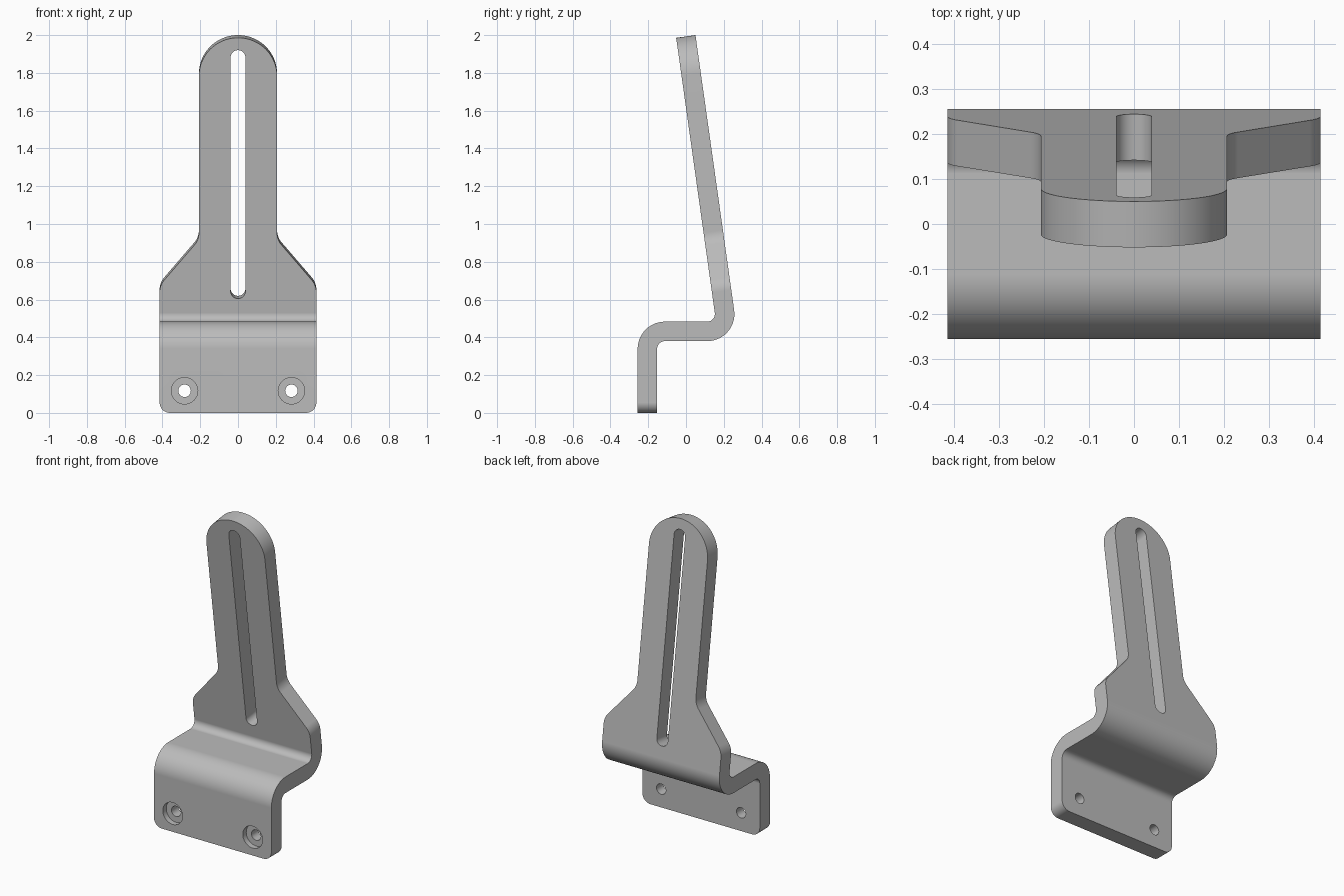
import bpy, bmesh, math
from mathutils import Vector, Matrix

cube = bpy.data.objects.get("Cube")
if cube:
    bpy.data.objects.remove(cube)

HALF_W, NECK = 0.415, 0.207
TILT = math.radians(8)

grey = bpy.data.materials.new("plain grey metal")
grey.use_nodes = True
grey.diffuse_color = (0.5, 0.5, 0.5, 1)
grey.node_tree.nodes["Principled BSDF"].inputs["Base Color"].default_value = (0.5, 0.5, 0.5, 1)


def rounded(corners, steps=14):
    """Closed outline from (x, y, radius) corners, each replaced by an arc."""
    out = []
    for i, (x, y, r) in enumerate(corners):
        p = Vector((x, y))
        if r == 0:
            out.append(p)
            continue
        a = (Vector(corners[i - 1][:2]) - p).normalized()
        b = (Vector(corners[(i + 1) % len(corners)][:2]) - p).normalized()
        half = a.angle(b) / 2
        centre = p + (a + b).normalized() * (r / math.sin(half))
        start = p + a * (r / math.tan(half)) - centre
        end = p + b * (r / math.tan(half)) - centre
        sweep = start.angle_signed(end)
        for k in range(steps + 1):
            t = -sweep * k / steps
            out.append(centre + Matrix.Rotation(t, 2) @ start)
    return out


def prism(name, outline, origin, u, v, low, high):
    """Extrude a 2D outline lying in the u, v plane along the plane normal."""
    u, v, origin = Vector(u), Vector(v), Vector(origin)
    n = u.cross(v)
    bm = bmesh.new()
    base = bm.faces.new([bm.verts.new(origin + u * p.x + v * p.y + n * low) for p in outline])
    ext = bmesh.ops.extrude_face_region(bm, geom=[base])
    moved = [g for g in ext["geom"] if isinstance(g, bmesh.types.BMVert)]
    bmesh.ops.translate(bm, verts=moved, vec=n * (high - low))
    bmesh.ops.recalc_face_normals(bm, faces=bm.faces)
    mesh = bpy.data.meshes.new(name)
    bm.to_mesh(mesh)
    bm.free()
    mesh.materials.append(grey)
    obj = bpy.data.objects.new(name, mesh)
    bpy.context.collection.objects.link(obj)
    return obj


def cut(target, cutter, operation="DIFFERENCE"):
    cutter.hide_render = True
    mod = target.modifiers.new("cut", "BOOLEAN")
    mod.operation, mod.solver, mod.object = operation, "EXACT", cutter
    bpy.ops.object.select_all(action="DESELECT")
    bpy.context.view_layer.objects.active = target
    target.select_set(True)
    bpy.ops.object.modifier_apply(modifier=mod.name)
    bpy.data.objects.remove(cutter)


X, Y, Z = (1, 0, 0), (0, 1, 0), (0, 0, 1)

# Bent sheet: side profile swept across the width
sheet = [(-0.256, -0.1, 0), (-0.256, 0.483, 0.144), (0.159, 0.483, 0.041), (-0.068, 2.1, 0),
         (0.036, 2.1, 0), (0.278, 0.38, 0.144), (-0.153, 0.38, 0.041), (-0.153, -0.1, 0)]
bracket = prism("bent_bracket", rounded(sheet), (0, 0, 0), Y, Z, -0.6, 0.6)

# Overall width and rounded foot corners
foot = [(-HALF_W, 0, 0.055), (HALF_W, 0, 0.055), (HALF_W, 3, 0), (-HALF_W, 3, 0)]
cut(bracket, prism("foot_outline", rounded(foot), (0, 0, 0), X, Z, -1, 1), "INTERSECT")

# Tilted plane of the arm; v runs down from the tip
tip = (0, 0.05, 2.0)
down = (0, math.sin(TILT), -math.cos(TILT))

# Waste around the rounded tip, neck and shoulders
right = [(NECK, 0, NECK - 0.0005), (NECK, 1.08, 0.1), (HALF_W, 1.324, 0.1)]
left = [(-x, y, r) for x, y, r in reversed(right)]
arm = rounded([(-HALF_W, 1.6, 0)] + left + right + [(HALF_W, 1.6, 0)], 20)[1:-1]
end = arm[0].y
waste = arm + [Vector(p) for p in ((0.6, end), (0.6, -0.3), (-0.6, -0.3), (-0.6, end))]
cut(bracket, prism("arm_waste", waste, tip, X, down, -0.3, 0.3))

# Long adjustment slot
s, top, bottom = 0.039, 0.066, 1.394
slot = [(-s, top, s - 0.0005), (s, top, s - 0.0005), (s, bottom, s - 0.0005), (-s, bottom, s - 0.0005)]
cut(bracket, prism("slot_cutter", rounded(slot), tip, X, down, -0.3, 0.3))


# Counterbored screw holes in the foot
def disc(r):
    return [Vector((r * math.cos(a), r * math.sin(a))) for a in (math.tau * k / 40 for k in range(40))]


for side in (-1, 1):
    centre = (side * 0.283, -0.256, 0.117)
    cut(bracket, prism("screw_hole", disc(0.033), centre, X, Z, -0.2, 0.1))
    cut(bracket, prism("counterbore", disc(0.07), centre, X, Z, -0.035, 0.1))

# Smooth bends with crisp edges
bpy.ops.object.shade_smooth_by_angle(angle=math.radians(30))
weighted = bracket.modifiers.new("even shading", "WEIGHTED_NORMAL")
weighted.keep_sharp = True
